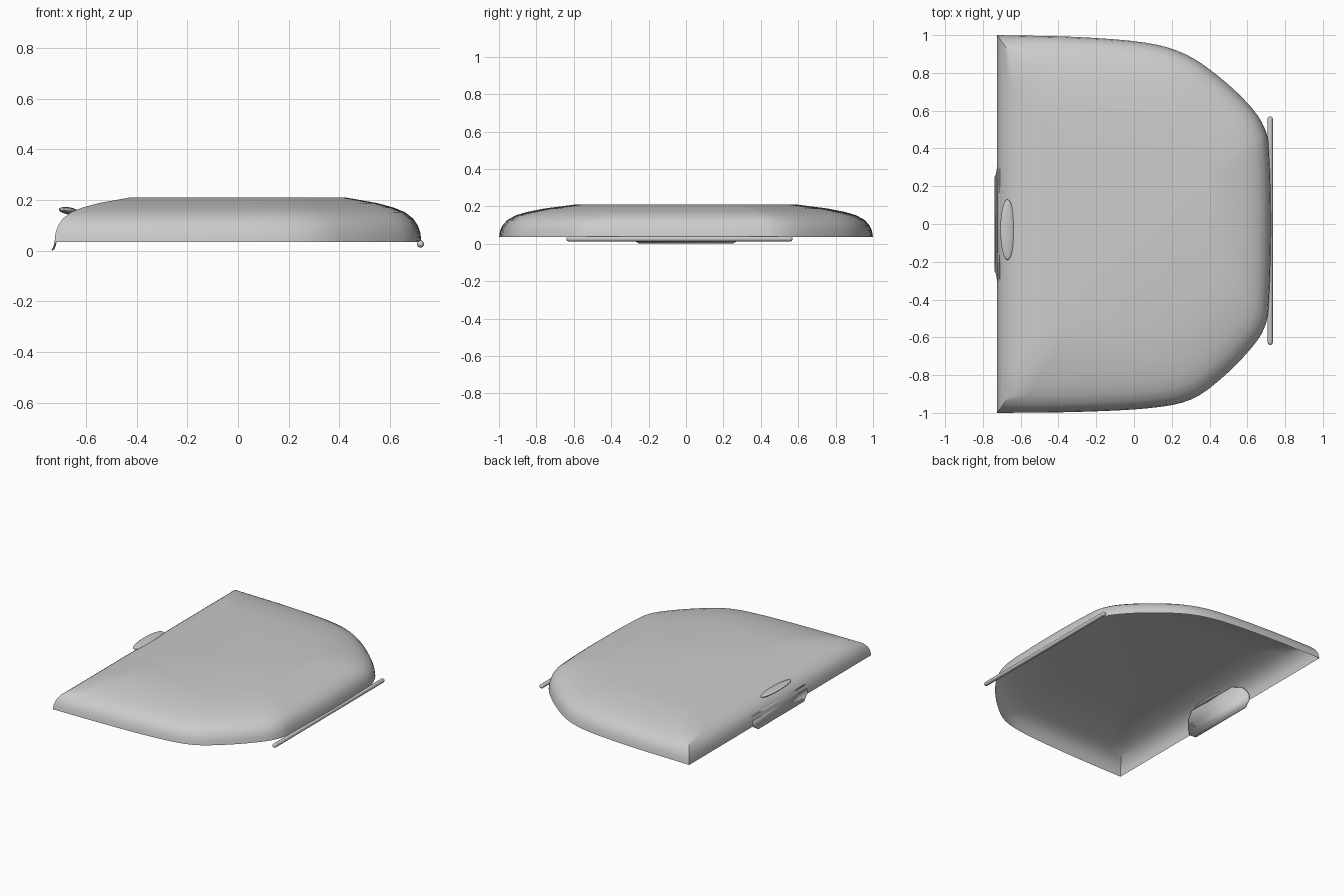
import bpy
import math
from mathutils import Vector

cube = bpy.data.objects.get("Cube")
if cube:
    bpy.data.objects.remove(cube, do_unlink=True)

grey = bpy.data.materials.new("light grey")
grey.use_nodes = True
COLOUR = (0.6, 0.6, 0.6, 1)
grey.diffuse_color = COLOUR
grey.node_tree.nodes["Principled BSDF"].inputs["Base Color"].default_value = COLOUR


def finish(obj, name, angle=35):
    obj.name = name
    obj.data.materials.append(grey)
    bpy.ops.object.select_all(action='DESELECT')
    obj.select_set(True)
    bpy.context.view_layer.objects.active = obj
    bpy.ops.object.shade_smooth_by_angle(angle=math.radians(angle))


def mesh_object(name, verts, faces, angle=35):
    mesh = bpy.data.meshes.new(name)
    mesh.from_pydata(verts, [], faces)
    mesh.update()
    obj = bpy.data.objects.new(name, mesh)
    bpy.context.collection.objects.link(obj)
    finish(obj, name, angle)
    return obj


def smooth_path(points, steps=4):
    """Catmull-Rom curve through a short list of points."""
    p = [Vector(q) for q in points]
    p = [p[0] * 2 - p[1]] + p + [p[-1] * 2 - p[-2]]
    out = []
    for a, b, c, d in zip(p, p[1:], p[2:], p[3:]):
        for i in range(steps):
            t = i / steps
            out.append(0.5 * (2 * b + (c - a) * t + (2 * a - 5 * b + 4 * c - d) * t ** 2
                              + (3 * b - a - 3 * c + d) * t ** 3))
    return out + [p[-2]]


# Lid shell: D-shaped outline, domed by shrinking rings up to a flat top
outline = smooth_path([
    (-0.725, -1), (-0.3, -0.995), (0.08, -0.975), (0.3, -0.93), (0.46, -0.82),
    (0.61, -0.67), (0.69, -0.55), (0.715, -0.4), (0.725, 0), (0.715, 0.38),
    (0.69, 0.51), (0.61, 0.63), (0.45, 0.78), (0.27, 0.9), (0.06, 0.96),
    (-0.3, 0.99), (-0.725, 1)])
# Straight back edge closes the outline
outline += [Vector((-0.725, 1 - i / 6)) for i in range(1, 12)]
profile = [(1, 0.035), (0.994, 0.07), (0.98, 0.1), (0.955, 0.127),
           (0.91, 0.152), (0.85, 0.17), (0.76, 0.188), (0.59, 0.21)]
n = len(outline)
verts = [(p.x * s, p.y * s, z) for s, z in profile for p in outline]
faces = [(r * n + i, r * n + (i + 1) % n, (r + 1) * n + (i + 1) % n, (r + 1) * n + i)
         for r in range(len(profile) - 1) for i in range(n)]
faces.append(tuple((len(profile) - 1) * n + i for i in range(n)))
mesh_object("lid_shell", verts, faces)

# Latch plate: hugs the inside of the straight wall and curls out below it
section = [(-0.735, 0.003, 0.25), (-0.729, 0.008, 0.26), (-0.724, 0.02, 0.28),
           (-0.721, 0.035, 0.3), (-0.717, 0.068, 0.3), (-0.707, 0.098, 0.29),
           (-0.689, 0.124, 0.27), (-0.657, 0.148, 0.2)]
verts = [(x, side * w, z) for x, z, w in section for side in (-1, 1)]
faces = [(2 * i, 2 * i + 2, 2 * i + 3, 2 * i + 1) for i in range(len(section) - 1)]
plate = mesh_object("latch_plate", verts, faces)
thick = plate.modifiers.new("thickness", 'SOLIDIFY')
thick.thickness = 0.008
thick.offset = 0

# Oval finger tab on the straight side
bpy.ops.mesh.primitive_uv_sphere_add(segments=32, ring_count=16, radius=1,
                                     location=(-0.67, -0.03, 0.158),
                                     rotation=(0, math.radians(8), 0))
tab = bpy.context.object
tab.scale = (0.038, 0.16, 0.014)
finish(tab, "finger_tab", 60)

# Hinge rod with rounded ends along the opposite edge
ROD = Vector((0.721, -0.035, 0.026))
HALF, RADIUS, SEG = 0.605, 0.014, 16
rod_profile = []
for end in (-1, 1):
    for k in range(5):
        a = math.radians(80 * k / 4)
        a = math.radians(80) - a if end < 0 else a
        rod_profile.append((end * (HALF - RADIUS + RADIUS * math.sin(a)), RADIUS * math.cos(a)))
verts = [ROD + Vector((r * math.cos(t), y, r * math.sin(t))) for y, r in rod_profile
         for t in (2 * math.pi * i / SEG for i in range(SEG))]
last = (len(rod_profile) - 1) * SEG
faces = [(r * SEG + i, (r + 1) * SEG + i, (r + 1) * SEG + (i + 1) % SEG, r * SEG + (i + 1) % SEG)
         for r in range(len(rod_profile) - 1) for i in range(SEG)]
faces += [tuple(range(SEG)), tuple(last + i for i in reversed(range(SEG)))]
mesh_object("hinge_rod", verts, faces, 50)
